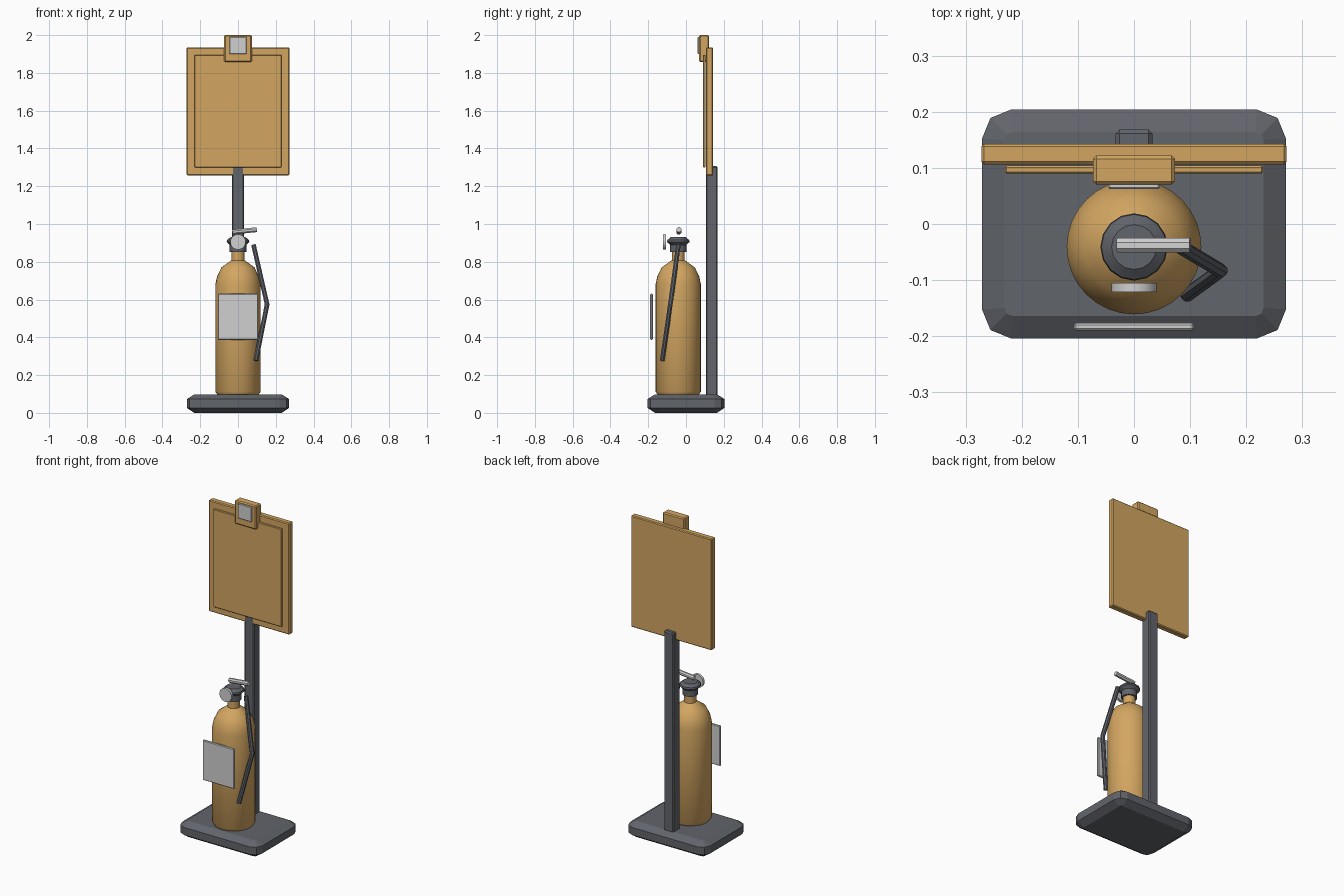
import bpy, bmesh, math
from mathutils import Vector, Matrix

cube = bpy.data.objects.get("Cube")
if cube:
    bpy.data.objects.remove(cube, do_unlink=True)


def material(name, rgb):
    m = bpy.data.materials.new(name)
    m.use_nodes = True
    m.diffuse_color = (*rgb, 1)
    m.node_tree.nodes["Principled BSDF"].inputs["Base Color"].default_value = (*rgb, 1)
    return m


ochre = material("ochre_orange", (0.65, 0.38, 0.12))
charcoal = material("charcoal_grey", (0.12, 0.128, 0.147))
silver = material("light_grey", (0.63, 0.63, 0.63))


def finish(bm, name, mat, smooth=None):
    bmesh.ops.recalc_face_normals(bm, faces=bm.faces)
    me = bpy.data.meshes.new(name)
    bm.to_mesh(me)
    bm.free()
    me.materials.append(mat)
    ob = bpy.data.objects.new(name, me)
    bpy.context.collection.objects.link(ob)
    if smooth:
        me.shade_smooth()
        me.set_sharp_from_angle(angle=math.radians(smooth))
    return ob


def box(name, mat, x, y, z, bevel):
    """Bevelled box from (min, max) ranges."""
    bm = bmesh.new()
    bmesh.ops.create_cube(bm, size=1)
    for v in bm.verts:
        v.co = [(lo + hi) / 2 + c * (hi - lo) for c, (lo, hi) in zip(v.co, (x, y, z))]
    bmesh.ops.bevel(bm, geom=bm.edges[:], offset=bevel, segments=1, affect='EDGES')
    return finish(bm, name, mat)


def loft(name, mat, rings, smooth=None):
    """Skin equal-length rings of points and cap both ends."""
    bm = bmesh.new()
    loops = [[bm.verts.new(p) for p in ring] for ring in rings]
    n = len(loops[0])
    for a, b in zip(loops, loops[1:]):
        for i in range(n):
            j = (i + 1) % n
            bm.faces.new((a[i], a[j], b[j], b[i]))
    bm.faces.new(loops[0][::-1])
    bm.faces.new(loops[-1])
    return finish(bm, name, mat, smooth)


def lathe(name, mat, profile, sides, y, smooth):
    """Turn a (radius, height) profile about a vertical axis."""
    angles = [math.tau * i / sides for i in range(sides)]
    return loft(name, mat, [[(r * math.cos(a), y + r * math.sin(a), z) for a in angles]
                            for r, z in profile], smooth)


def tube(name, mat, path, radius, sides, smooth=None):
    """Round tube along a path, mitred at the bends."""
    pts = [Vector(p) for p in path]
    dirs = [(b - a).normalized() for a, b in zip(pts, pts[1:])]
    side = dirs[0].orthogonal().normalized()
    up = dirs[0].cross(side)
    ring = [pts[0] + radius * (math.cos(t) * side + math.sin(t) * up)
            for t in (math.tau * (i + 0.5) / sides for i in range(sides))]
    rings = [ring]
    for k, d in enumerate(dirs):
        plane = (d + dirs[k + 1]).normalized() if k + 1 < len(dirs) else d
        ring = [p + d * ((pts[k + 1] - p).dot(plane) / d.dot(plane)) for p in ring]
        rings.append(ring)
    return loft(name, mat, rings, smooth)


def rounded_rect(hx, hy, r, z):
    """Rectangle whose corners are cut in two facets."""
    quarter = [(hx, hy - r), (hx - 0.29 * r, hy - 0.29 * r), (hx - r, hy)]
    half = quarter + [(-x, y) for x, y in reversed(quarter)]
    return [(x, y, z) for x, y in half + [(-x, -y) for x, y in half]]


# Base plate with sloping rims
outer, inner = (0.271, 0.204, 0.052), (0.231, 0.164, 0.014)
loft("base_plate", charcoal, [rounded_rect(*inner, 0), rounded_rect(*outer, 0.027),
                              rounded_rect(*outer, 0.073), rounded_rect(*inner, 0.098)])

# Post and sign
box("post", charcoal, (-0.033, 0.033), (0.105, 0.168), (0.09, 1.307), 0.007)
box("sign_board", ochre, (-0.272, 0.272), (0.106, 0.143), (1.257, 1.935), 0.005)
box("sign_panel", ochre, (-0.23, 0.23), (0.09, 0.104), (1.3, 1.896), 0.003)
box("sign_top_block", ochre, (-0.073, 0.073), (0.07, 0.122), (1.857, 2.0), 0.006)
box("sign_top_plate", silver, (-0.046, 0.046), (0.062, 0.073), (1.9, 1.99), 0.003)

# Extinguisher bottle and valve head
AXIS = -0.041
lathe("bottle", ochre, [(0.11, 0.098), (0.12, 0.112), (0.12, 0.68), (0.111, 0.722),
                        (0.088, 0.77), (0.038, 0.806), (0.034, 0.808), (0.034, 0.86)],
      32, AXIS, 40)
lathe("valve_head", charcoal, [(0.044, 0.853), (0.044, 0.89), (0.06, 0.905),
                               (0.058, 0.915), (0.04, 0.93)], 16, AXIS, 25)

# Gauge, lever, hose and front label
tube("gauge", silver, [(0, -0.121, 0.905), (0, -0.105, 0.905)], 0.041, 16, 30)
tube("lever", silver, [(-0.03, AXIS + 0.003, 0.957), (0.1, AXIS + 0.003, 0.97)], 0.014, 8)
tube("hose", charcoal, [(0.082, -0.04, 0.89), (0.154, -0.083, 0.575),
                        (0.095, -0.126, 0.277)], 0.013, 8)
box("label_plate", silver, (-0.107, 0.107), (-0.19, -0.176), (0.387, 0.631), 0.004)
